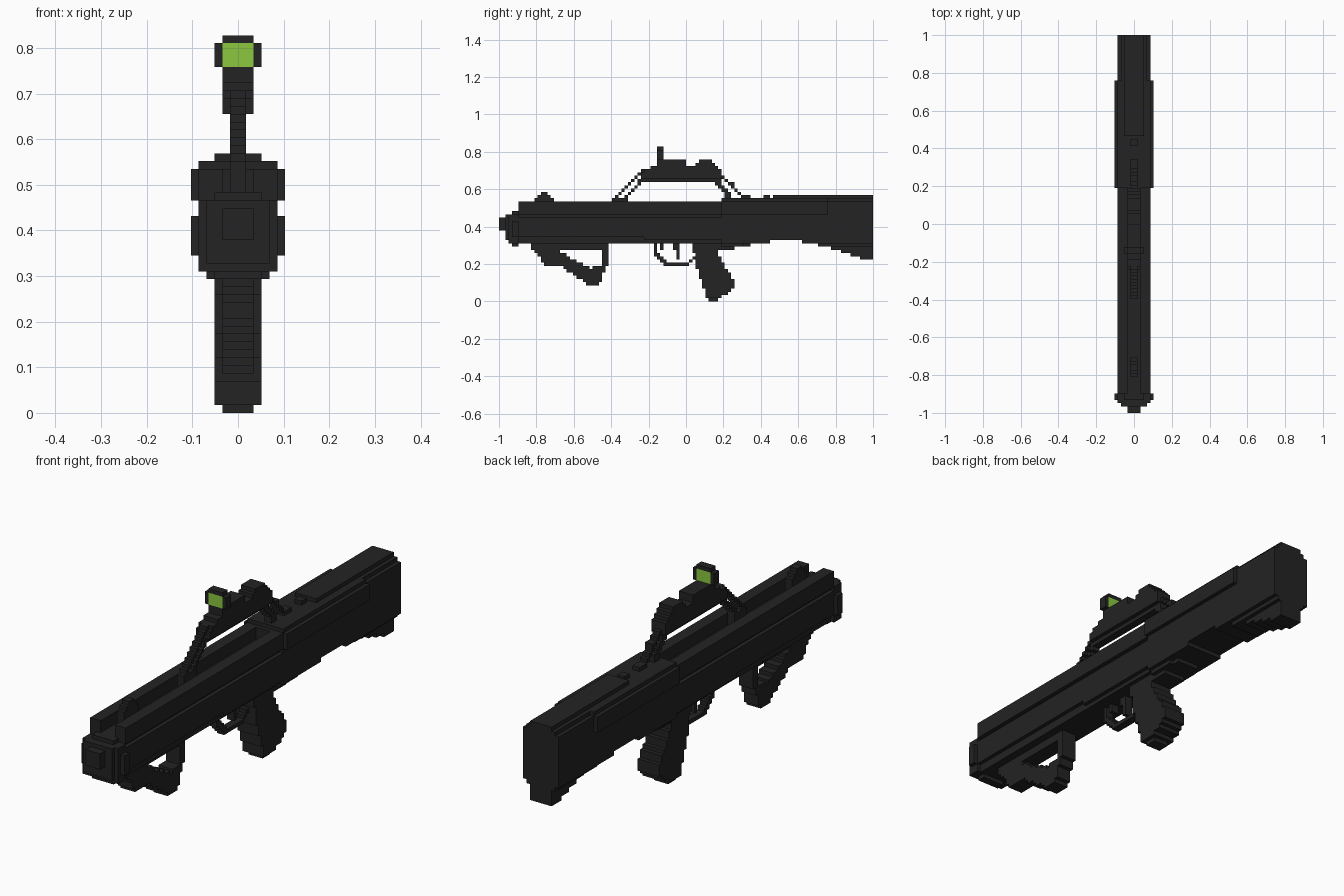
import bpy, bmesh, math

if "Cube" in bpy.data.objects:
    bpy.data.objects.remove(bpy.data.objects["Cube"])

V = 1 / 58  # voxel edge: the model is 116 voxels long


def material(name, rgb):
    m = bpy.data.materials.new(name)
    m.diffuse_color = (*rgb, 1)
    m.use_nodes = True
    m.node_tree.nodes["Principled BSDF"].inputs["Base Color"].default_value = m.diffuse_color
    return m


BLACK = material("matte_black", (0.0168, 0.0168, 0.0168))
GREEN = material("sight_green", (0.262, 0.565, 0.05))


# --- voxel helpers: side profiles are (y, z) in voxel units ---
def inside(p, poly):
    hit = False
    for (y0, z0), (y1, z1) in zip(poly, poly[1:] + poly[:1]):
        if (z0 > p[1]) != (z1 > p[1]) and p[0] < (y1 - y0) * (p[1] - z0) / (z1 - z0) + y0:
            hit = not hit
    return hit


def fill(poly):
    ys, zs = zip(*poly)
    return {(y, z) for y in range(math.floor(min(ys)), math.ceil(max(ys)))
            for z in range(math.floor(min(zs)), math.ceil(max(zs)))
            if inside((y + 0.5, z + 0.5), poly)}


def rect(y0, y1, z0, z1):
    return {(y, z) for y in range(y0, y1) for z in range(z0, z1)}


def line(*pts):
    out = set()
    for (y0, z0), (y1, z1) in zip(pts, pts[1:]):
        for i in range(81):
            t = i / 80
            out.add((math.floor(y0 + (y1 - y0) * t), math.floor(z0 + (z1 - z0) * t)))
    return out


def solid(cells, half, inner=0):
    """Widen side cells symmetrically, from inner to half on both sides."""
    return {(x, y, z) for y, z in cells for x in range(-half, half) if x >= inner or x < -inner}


DIRS = {(1, 0, 0): [(1, 0, 0), (1, 1, 0), (1, 1, 1), (1, 0, 1)],
        (-1, 0, 0): [(0, 0, 0), (0, 0, 1), (0, 1, 1), (0, 1, 0)],
        (0, 1, 0): [(0, 1, 0), (0, 1, 1), (1, 1, 1), (1, 1, 0)],
        (0, -1, 0): [(0, 0, 0), (1, 0, 0), (1, 0, 1), (0, 0, 1)],
        (0, 0, 1): [(0, 0, 1), (1, 0, 1), (1, 1, 1), (0, 1, 1)],
        (0, 0, -1): [(0, 0, 0), (0, 1, 0), (1, 1, 0), (1, 0, 0)]}
taken = set()


def part(name, vox, mat=BLACK):
    """Skin the voxels with faces on exposed sides only, then merge flat areas."""
    vox = vox - taken
    taken.update(vox)
    bm, verts = bmesh.new(), {}
    for x, y, z in sorted(vox):
        for d, quad in DIRS.items():
            if (x + d[0], y + d[1], z + d[2]) in vox:
                continue
            face = []
            for a, b, c in quad:
                k = (x + a, y + b, z + c)
                if k not in verts:
                    verts[k] = bm.verts.new([i * V for i in k])
                face.append(verts[k])
            bm.faces.new(face)
    bmesh.ops.dissolve_limit(bm, angle_limit=0.01, verts=bm.verts[:], edges=bm.edges[:])
    me = bpy.data.meshes.new(name)
    bm.to_mesh(me)
    bm.free()
    me.materials.append(mat)
    bpy.context.collection.objects.link(bpy.data.objects.new(name, me))


# muzzle cap: stepped octagon with a square nose
part("muzzle_cap", solid(rect(-58, -56, 22, 26), 2) | solid(rect(-56, -55, 19, 27), 4)
     | solid(rect(-55, -54, 18, 27), 5) | solid(rect(-54, -52, 20, 25), 6)
     | solid(rect(-54, -52, 18, 27), 5) | solid(rect(-54, -52, 17, 28), 3))

# long front body with a channel along the top and a groove on each side
part("front_body", solid(rect(-52, 11, 27, 31), 5, 2) | solid(rect(-52, 11, 18, 28), 4)
     | solid(rect(-52, -13, 20, 26), 5))
part("receiver", solid(rect(-13, 11, 19, 26), 5))

# rear stock
low = [(10, 16), (15, 16.5), (22, 18), (30, 19), (36, 18.5), (44, 17), (50, 15), (55, 13.3), (58, 13)]
shape = lambda lift, top: fill([(y, max(z, lift)) for y, z in low] + [(58, top), (10, top)])
part("stock", solid({c for c in shape(18, 31) if c[0] > 10}, 5)
     | solid({c for c in shape(17, 31) if c[0] > 10}, 4)
     | solid(shape(0, 31), 3)
     | solid(rect(11, 44, 31, 32), 5) | solid(rect(44, 58, 31, 32), 4)
     | solid(rect(27, 58, 32, 33), 3))
part("stock_side_panels", solid(rect(11, 44, 27, 31), 6, 5))
part("stock_top_studs", solid(rect(12, 14, 32, 33) | rect(17, 20, 32, 33) | rect(24, 26, 32, 33), 1))

# front sight bump in the channel
part("front_sight", solid(rect(-47, -41, 28, 32) | rect(-46, -42, 32, 33) | rect(-45, -43, 33, 34), 1))

# angled foregrip with triangular opening
grip = fill([(-49, 18.5), (-44, 11.5), (-40, 11.5), (-30, 5), (-27, 5), (-25, 10),
             (-24, 11), (-24, 18.5)])
hole = fill([(-40, 16), (-26, 16), (-26, 11), (-30, 10.3)])
part("foregrip", solid(grip - hole, 2))

# pistol grip, trigger and guard
hand = fill([(2, 19), (10, 19), (10, 15), (15, 6), (15, 4), (9, 0), (7, 0), (3, 12)])
part("pistol_grip", solid({c for c in hand if c[1] > 0}, 3) | solid({c for c in hand if c[1] == 0}, 2))
part("trigger_guard", solid(line((-9.5, 18), (-9.5, 14.5), (-5.5, 11.5), (0.5, 11.5), (2.5, 13.5)), 1))
part("trigger", solid(rect(-8, -7, 16, 18) | rect(-4, -2, 16, 18) | rect(-3, -2, 13, 16), 1))

# carry handle on paired diagonal struts
top = fill([(-15, 37), (-13, 41), (-9, 42), (-9, 44), (0, 44), (0, 42), (2, 42), (5, 44),
            (8, 44), (11, 41), (11, 37)])
part("carry_handle", solid({c for c in top if c[1] >= 38}, 2) | solid(top, 1))
part("front_struts", solid(line((-22.5, 31.5), (-13.5, 40.5)) | line((-19.5, 31.5), (-13.5, 37.5))
                           | rect(-23, -18, 28, 32), 1))
part("rear_struts", solid(line((10.5, 39.5), (17.5, 32.5)) | line((8.5, 37.5), (13.5, 32.5)), 1))

# reflex sight: dark frame around a green pane
part("sight_frame", solid(rect(-9, -7, 44, 47), 3, 2) | solid(rect(-9, -7, 47, 48), 2))
part("sight_pane", solid(rect(-9, -7, 44, 47), 2), GREEN)
